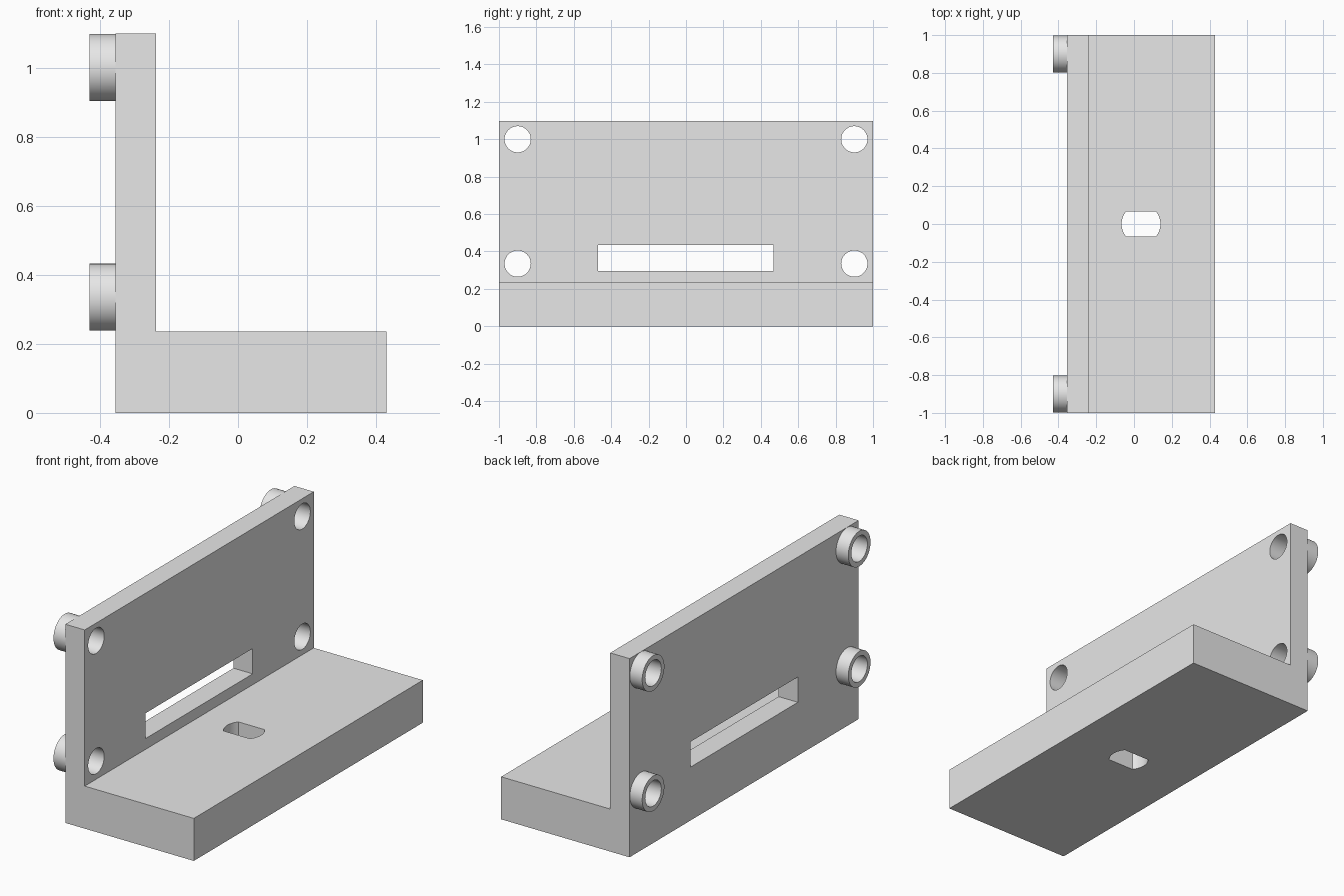
import bpy, bmesh, math
from mathutils import Matrix

if "Cube" in bpy.data.objects:
    bpy.data.objects.remove(bpy.data.objects["Cube"])

grey = bpy.data.materials.new("plain grey")
grey.diffuse_color = (0.8, 0.8, 0.8, 1)
grey.use_nodes = True
grey.node_tree.nodes["Principled BSDF"].inputs["Base Color"].default_value = grey.diffuse_color


def make(name, bm):
    bmesh.ops.recalc_face_normals(bm, faces=bm.faces)
    mesh = bpy.data.meshes.new(name)
    bm.to_mesh(mesh)
    bm.free()
    mesh.materials.append(grey)
    ob = bpy.data.objects.new(name, mesh)
    bpy.context.collection.objects.link(ob)
    return ob


def prism(name, points, direction):
    """Extrude a closed outline along a direction."""
    bm = bmesh.new()
    face = bm.faces.new([bm.verts.new(p) for p in points])
    res = bmesh.ops.extrude_face_region(bm, geom=[face])
    verts = [v for v in res["geom"] if isinstance(v, bmesh.types.BMVert)]
    bmesh.ops.translate(bm, verts=verts, vec=direction)
    return make(name, bm)


def rod(name, r, x0, x1, y, z):
    """Cylinder lying along x."""
    bm = bmesh.new()
    m = Matrix.Translation(((x0 + x1) / 2, y, z)) @ Matrix.Rotation(math.pi / 2, 4, 'Y')
    bmesh.ops.create_cone(bm, cap_ends=True, segments=64, radius1=r, radius2=r,
                          depth=x1 - x0, matrix=m)
    return make(name, bm)


def combine(ob, tool, op):
    mod = ob.modifiers.new(op.lower(), 'BOOLEAN')
    mod.object, mod.operation, mod.solver = tool, op, 'EXACT'
    bpy.context.view_layer.objects.active = ob
    bpy.ops.object.modifier_apply(modifier=mod.name)
    bpy.data.objects.remove(tool)


# L-shaped bracket: thick base and upright plate
outline = [(-0.355, 0), (0.43, 0), (0.43, 0.235), (-0.237, 0.235),
           (-0.237, 1.098), (-0.355, 1.098)]
bracket = prism("bracket", [(x, -1, z) for x, z in outline], (0, 2, 0))

# Spacer bosses on the back of the plate, bored right through
corners = [(y, z) for y in (-0.9, 0.9) for z in (0.335, 1.0)]
for y, z in corners:
    combine(bracket, rod("boss", 0.097, -0.43, -0.30, y, z), 'UNION')
for y, z in corners:
    combine(bracket, rod("bore", 0.07, -0.6, 0.0, y, z), 'DIFFERENCE')

# Long rectangular window in the plate
window = [(-0.6, -0.47, 0.295), (-0.6, 0.467, 0.295),
          (-0.6, 0.467, 0.435), (-0.6, -0.47, 0.435)]
combine(bracket, prism("window", window, (0.5, 0, 0)), 'DIFFERENCE')

# Flat-sided round slot through the base
r, half, cx = 0.103, 0.065, 0.037
a = math.asin(half / r)
arc = [-a + 2 * a * i / 12 for i in range(13)]
slot = [(cx + r * math.cos(t + s), r * math.sin(t + s), -0.2)
        for s in (0, math.pi) for t in arc]
combine(bracket, prism("slot", slot, (0, 0, 0.7)), 'DIFFERENCE')

# Smooth round walls, crisp edges
bpy.ops.object.select_all(action='DESELECT')
bracket.select_set(True)
bpy.context.view_layer.objects.active = bracket
bpy.ops.object.shade_smooth_by_angle(angle=math.radians(30))
